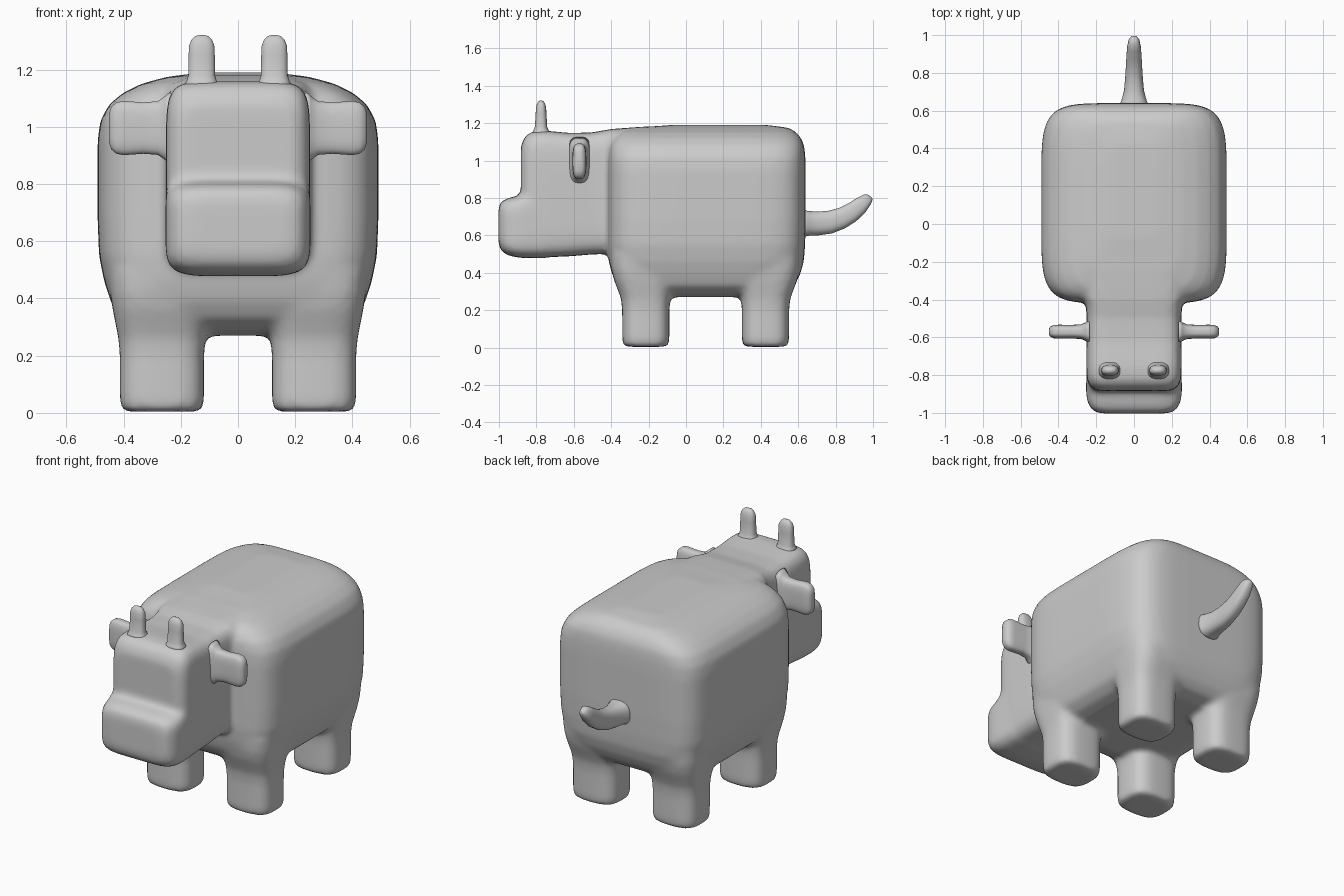
import bpy, bmesh, math
from mathutils import Vector


def loft(bm, sections, n=4, sides=48):
    """Skin rounded-box rings; a section is (centre, half-axis u, half-axis v)."""
    rings = []
    for c, u, v in sections:
        ring = []
        for i in range(sides):
            a = 2 * math.pi * (i + 0.5) / sides
            ca, sa = math.cos(a), math.sin(a)
            p = math.copysign(abs(ca) ** (2 / n), ca)
            q = math.copysign(abs(sa) ** (2 / n), sa)
            ring.append(bm.verts.new(Vector(c) + Vector(u) * p + Vector(v) * q))
        rings.append(ring)
    faces = [bm.faces.new(rings[0]), bm.faces.new(rings[-1])]
    for r, s in zip(rings, rings[1:]):
        for i in range(sides):
            j = (i + 1) % sides
            faces.append(bm.faces.new((r[i], r[j], s[j], s[i])))
    bmesh.ops.recalc_face_normals(bm, faces=faces)


def along_z(cx, rows):
    # rows: z, half x, y min, y max
    return [((cx, (a + b) / 2, z), (hx, 0, 0), (0, (b - a) / 2, 0))
            for z, hx, a, b in rows]


def along_y(rows):
    # rows: y, half x, z min, z max
    return [((0, y, (a + b) / 2), (hx, 0, 0), (0, 0, (b - a) / 2))
            for y, hx, a, b in rows]


def make(name, bm):
    me = bpy.data.meshes.new(name)
    bm.to_mesh(me)
    bm.free()
    for p in me.polygons:
        p.use_smooth = True
    ob = bpy.data.objects.new(name, me)
    bpy.context.collection.objects.link(ob)
    return ob


body = bmesh.new()

# torso
loft(body, along_z(0, [
    (0.27, 0.30, -0.22, 0.46), (0.29, 0.37, -0.30, 0.54),
    (0.33, 0.42, -0.36, 0.58), (0.39, 0.445, -0.395, 0.61),
    (0.46, 0.468, -0.413, 0.63), (0.55, 0.486, -0.42, 0.637),
    (0.68, 0.491, -0.42, 0.64), (0.95, 0.491, -0.42, 0.64),
    (1.02, 0.482, -0.418, 0.638), (1.08, 0.45, -0.41, 0.632),
    (1.12, 0.40, -0.39, 0.615), (1.15, 0.34, -0.36, 0.59),
    (1.175, 0.25, -0.27, 0.55), (1.19, 0.13, -0.08, 0.43)]), 5.7, 80)

# legs, flared into the torso
for sx in (-1, 1):
    for cy, out in ((-0.215, -1), (0.425, 1)):
        rows = []
        for z, hx, inner, outer in (
                (0.004, 0.125, 0.105, 0.105), (0.012, 0.14, 0.12, 0.12),
                (0.04, 0.147, 0.126, 0.126), (0.20, 0.147, 0.126, 0.126),
                (0.26, 0.152, 0.13, 0.132), (0.31, 0.162, 0.142, 0.15),
                (0.36, 0.172, 0.16, 0.17), (0.42, 0.182, 0.18, 0.185),
                (0.50, 0.19, 0.20, 0.19)):
            lo, hi = (outer, inner) if out < 0 else (inner, outer)
            rows.append((z, hx, cy - lo, cy + hi))
        loft(body, along_z(sx * 0.266, rows), 3.2)

# skull and neck
loft(body, along_y([
    (-0.883, 0.19, 0.60, 1.07), (-0.875, 0.215, 0.56, 1.10),
    (-0.855, 0.237, 0.52, 1.135), (-0.82, 0.25, 0.49, 1.155),
    (-0.76, 0.252, 0.482, 1.16), (-0.62, 0.252, 0.488, 1.147),
    (-0.50, 0.25, 0.498, 1.15), (-0.43, 0.255, 0.50, 1.163),
    (-0.40, 0.27, 0.48, 1.168), (-0.25, 0.27, 0.48, 1.18),
    (-0.10, 0.25, 0.50, 1.185)]), 7, 64)

# muzzle
loft(body, along_y([
    (-1.003, 0.17, 0.56, 0.74), (-0.995, 0.205, 0.53, 0.77),
    (-0.975, 0.23, 0.505, 0.79), (-0.94, 0.247, 0.489, 0.802),
    (-0.90, 0.253, 0.482, 0.81), (-0.86, 0.254, 0.478, 0.84),
    (-0.75, 0.25, 0.478, 0.86)]), 5.5, 64)

cow = make("body", body)
m = cow.modifiers.new("Blend", 'REMESH')
m.mode = 'VOXEL'
m.voxel_size = 0.016
m.use_smooth_shade = True
m = cow.modifiers.new("Soften", 'SMOOTH')
m.factor = 0.5
m.iterations = 8

for side, sx in (("left", 1), ("right", -1)):
    # ears: x, half height, half thickness
    bm = bmesh.new()
    loft(bm, [((sx * x, -0.57, 0.996), (0, t, 0), (0, 0, h)) for x, h, t in (
        (0.235, 0.13, 0.065), (0.255, 0.112, 0.05), (0.28, 0.094, 0.039),
        (0.33, 0.09, 0.036), (0.40, 0.095, 0.037), (0.425, 0.09, 0.035),
        (0.443, 0.075, 0.027), (0.451, 0.05, 0.015))], 3.2, 32)
    make(side + "_ear", bm)

    # horns: z, half x, half y
    bm = bmesh.new()
    loft(bm, [((sx * 0.127, -0.775, z), (hx, 0, 0), (0, hy, 0)) for z, hx, hy in (
        (1.14, 0.065, 0.052), (1.16, 0.053, 0.041), (1.18, 0.047, 0.033),
        (1.25, 0.046, 0.029), (1.285, 0.044, 0.027), (1.305, 0.036, 0.021),
        (1.317, 0.024, 0.013), (1.321, 0.01, 0.005))], 2.5, 32)
    make(side + "_horn", bm)

# tail: upper point and lower point of each section (y, z), half width
bm = bmesh.new()
secs = []
for yt, zt, yb, zb, w in (
        (0.62, 0.74, 0.62, 0.585, 0.085), (0.65, 0.731, 0.65, 0.597, 0.068),
        (0.70, 0.727, 0.71, 0.60, 0.053), (0.76, 0.731, 0.78, 0.61, 0.047),
        (0.82, 0.747, 0.85, 0.637, 0.043), (0.87, 0.772, 0.91, 0.675, 0.040),
        (0.915, 0.80, 0.96, 0.723, 0.036), (0.95, 0.818, 0.988, 0.765, 0.029),
        (0.972, 0.817, 0.996, 0.787, 0.018), (0.985, 0.81, 0.996, 0.797, 0.008)):
    top, bot = Vector((0, yt, zt)), Vector((0, yb, zb))
    secs.append(((top + bot) / 2, (w, 0, 0), (top - bot) / 2))
loft(bm, secs, 2.5, 32)
make("tail", bm)
